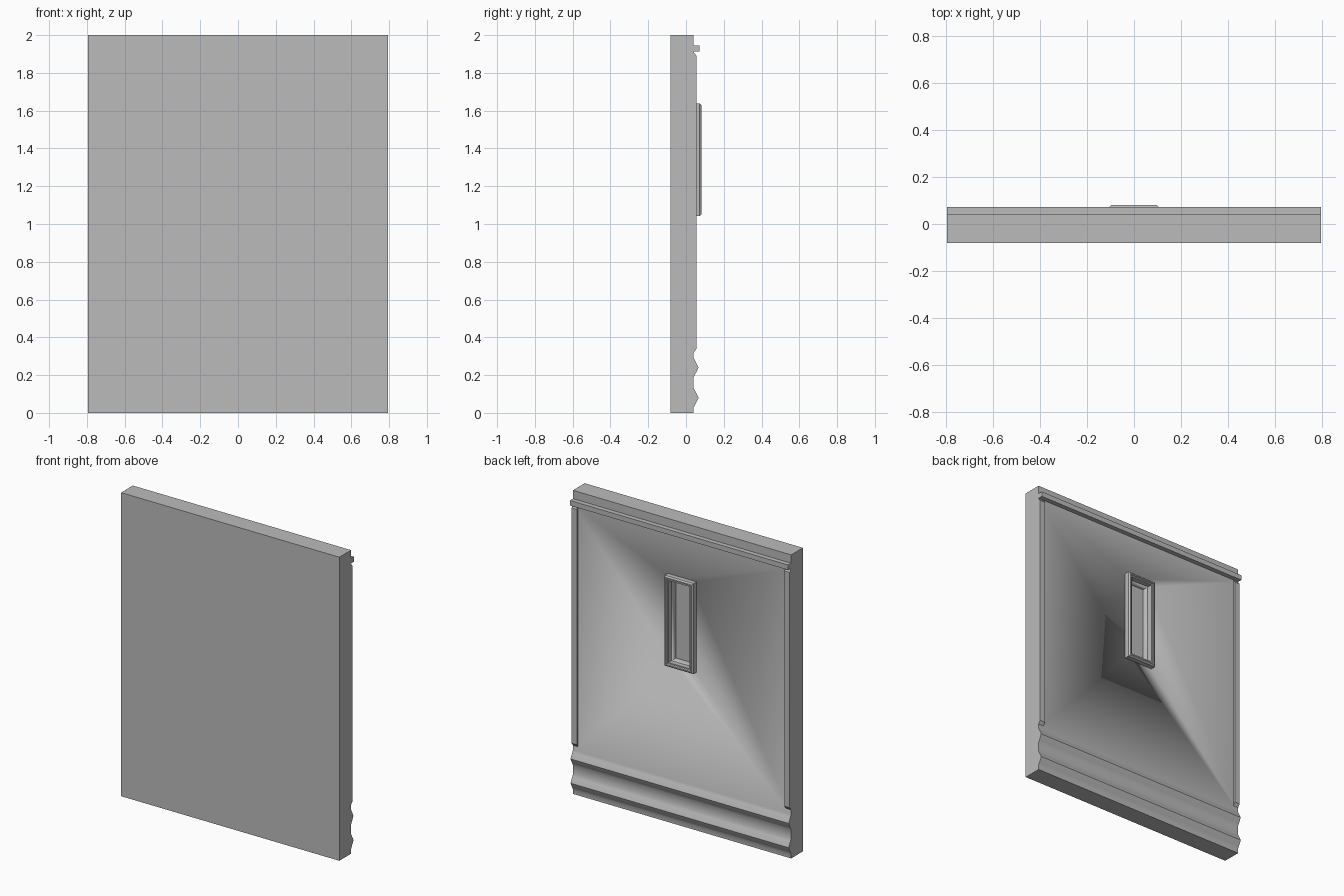
import bpy
import bmesh

cube = bpy.data.objects.get("Cube")
if cube:
    bpy.data.objects.remove(cube, do_unlink=True)

GREY = (0.5, 0.5, 0.5, 1)
mat = bpy.data.materials.new("plain_grey")
mat.use_nodes = True
mat.diffuse_color = GREY
mat.node_tree.nodes["Principled BSDF"].inputs["Base Color"].default_value = GREY

HALF = 0.795     # half width of the panel
FRONT, BACK = -0.081, 0.041


def finish(name, bm, angle=0.6):
    bmesh.ops.recalc_face_normals(bm, faces=bm.faces)
    mesh = bpy.data.meshes.new(name)
    bm.to_mesh(mesh)
    bm.free()
    mesh.materials.append(mat)
    obj = bpy.data.objects.new(name, mesh)
    bpy.context.collection.objects.link(obj)
    bpy.ops.object.select_all(action="DESELECT")
    obj.select_set(True)
    bpy.context.view_layer.objects.active = obj
    bpy.ops.object.shade_smooth_by_angle(angle=angle)
    return obj


def extrude_profile(name, profile, x0, x1):
    """Solid made by sweeping a (y, z) outline from x0 to x1."""
    bm = bmesh.new()
    face = bm.faces.new([bm.verts.new((x0, y, z)) for y, z in profile])
    new = bmesh.ops.extrude_face_region(bm, geom=[face])["geom"]
    moved = [v for v in new if isinstance(v, bmesh.types.BMVert)]
    bmesh.ops.translate(bm, verts=moved, vec=(x1 - x0, 0, 0))
    return finish(name, bm)


# Wall slab with the moulded skirting and the top rail in its outline
bulge = [(0, -0.05), (0.008, -0.035), (0.021, -0.01), (0.025, 0),
         (0.021, 0.01), (0.008, 0.035), (0, 0.05)]
outline = [(FRONT, 0), (BACK, 0)]
for centre in (0.08, 0.24):
    outline += [(BACK + y, centre + z) for y, z in bulge]
outline += [(BACK, 1.912), (0.072, 1.912), (0.072, 1.945), (BACK, 1.945),
            (BACK, 2), (FRONT, 2)]
wall = extrude_profile("wall_panel", outline, -HALF, HALF)

# Edge strips with sloped ends
strip = [(BACK - 0.01, 0.32), (BACK, 0.32), (0.056, 0.34),
         (0.056, 1.89), (BACK, 1.91), (BACK - 0.01, 1.91)]
extrude_profile("left_edge_strip", strip, HALF - 0.038, HALF)
extrude_profile("right_edge_strip", strip, -HALF, 0.038 - HALF)

# Opening for the niche
OUT_X, OUT_Z, MID_Z, BORDER = 0.105, 0.298, 1.34, 0.028
FLOOR = -0.005
bm = bmesh.new()
bmesh.ops.create_cube(bm, size=1)
for v in bm.verts:
    v.co.x *= 2 * (OUT_X - BORDER)
    v.co.z = MID_Z + v.co.z * 2 * (OUT_Z - BORDER)
    v.co.y = FLOOR if v.co.y < 0 else 0.2
cutter = finish("niche_cutter", bm)
cutter.hide_render = True
cut = wall.modifiers.new("niche", "BOOLEAN")
cut.operation = "DIFFERENCE"
cut.solver = "EXACT"
cut.object = cutter
bpy.context.view_layer.objects.active = wall
bpy.ops.object.modifier_apply(modifier=cut.name)
bpy.data.objects.remove(cutter, do_unlink=True)

# Raised frame round the niche, as nested rectangles (inset, depth)
section = [(0, BACK - 0.005), (0, 0.072), (0.008, 0.081), (0.016, 0.081),
           (0.02, 0.073), (BORDER, 0.073), (BORDER, BACK - 0.005)]
bm = bmesh.new()
rings = []
for inset, y in section:
    rings.append([bm.verts.new((sx * (OUT_X - inset), y, MID_Z + sz * (OUT_Z - inset)))
                  for sx, sz in ((-1, -1), (1, -1), (1, 1), (-1, 1))])
for a, b in zip(rings, rings[1:] + rings[:1]):
    for i in range(4):
        j = (i + 1) % 4
        bm.faces.new((a[i], a[j], b[j], b[i]))
finish("niche_frame", bm, 0.3)
